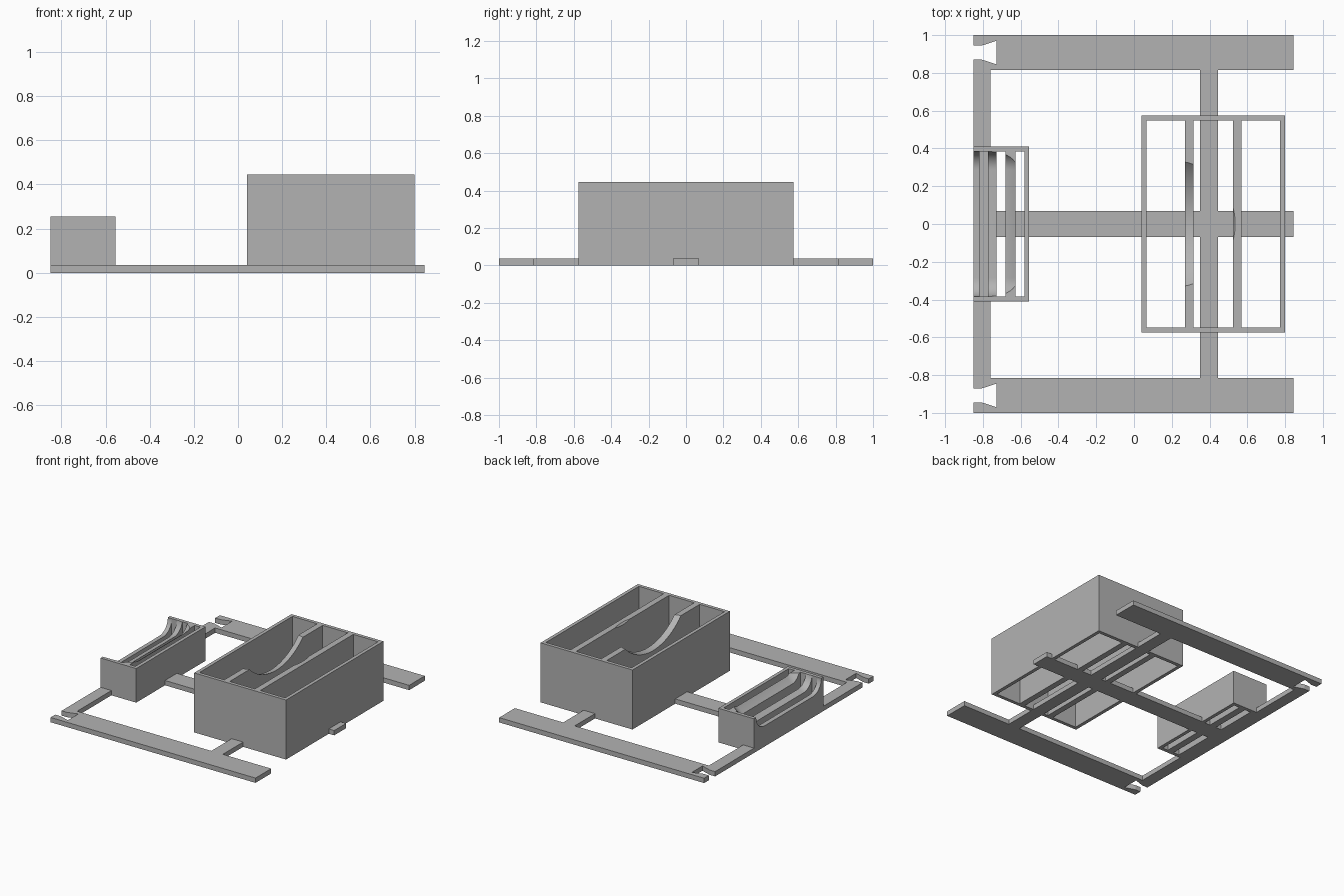
import bpy, bmesh, math
from mathutils import Matrix

cube = bpy.data.objects.get("Cube")
if cube:
    bpy.data.objects.remove(cube, do_unlink=True)

grey = bpy.data.materials.new("plain grey")
grey.use_nodes = True
colour = (0.45, 0.45, 0.45, 1)
grey.diffuse_color = colour
grey.node_tree.nodes["Principled BSDF"].inputs["Base Color"].default_value = colour

FLOOR = 0.036


def finish(bm, name):
    bmesh.ops.recalc_face_normals(bm, faces=bm.faces[:])
    mesh = bpy.data.meshes.new(name)
    bm.to_mesh(mesh)
    bm.free()
    mesh.materials.append(grey)
    obj = bpy.data.objects.new(name, mesh)
    bpy.context.collection.objects.link(obj)
    return obj


def prism(name, outline, z0, z1):
    """Upright prism over a plan outline."""
    bm = bmesh.new()
    face = bm.faces.new([bm.verts.new((x, y, z0)) for x, y in outline])
    out = bmesh.ops.extrude_face_region(bm, geom=[face])
    verts = [v for v in out["geom"] if isinstance(v, bmesh.types.BMVert)]
    bmesh.ops.translate(bm, verts=verts, vec=(0, 0, z1 - z0))
    return finish(bm, name)


def block(name, x0, x1, y0, y1, z1, z0=0):
    return prism(name, [(x0, y0), (x1, y0), (x1, y1), (x0, y1)], z0, z1)


def bin_walls(name, x0, x1, half, height, t, sides):
    """Open bin: two end walls plus the chosen long walls."""
    for s, end in ((1, "back"), (-1, "front")):
        a, b = sorted((s * half, s * (half - t)))
        block(f"{name}_{end}_wall", x0, x1, a, b, height)
    if "left" in sides:
        block(f"{name}_left_wall", x1 - t, x1, t - half, half - t, height)
    if "right" in sides:
        block(f"{name}_right_wall", x0, x0 + t, t - half, half - t, height)


def scoop(obj, cutter):
    mod = obj.modifiers.new("scoop", "BOOLEAN")
    mod.operation = "DIFFERENCE"
    mod.solver = "EXACT"
    mod.object = cutter
    bpy.context.view_layer.objects.active = obj
    bpy.ops.object.select_all(action="DESELECT")
    obj.select_set(True)
    bpy.ops.object.modifier_apply(modifier=mod.name)
    bpy.ops.object.shade_smooth_by_angle(angle=math.radians(25))


# Flat frame: side rails with flared slots, spine and cross bars
rail = [(-0.85, 1), (-0.85, 0.945), (-0.805, 0.945), (-0.728, 0.97), (-0.728, 0.845),
        (-0.805, 0.87), (-0.85, 0.87), (-0.85, 0.815), (0.845, 0.815), (0.845, 1)]
for s, end in ((1, "back"), (-1, "front")):
    prism(f"{end}_rail", [(x, s * y) for x, y in rail], 0, FLOOR)
    for name, x0, x1 in (("right", -0.85, -0.76), ("middle", 0.35, 0.445)):
        y0, y1 = sorted((s * 0.07, s * 0.815))
        block(f"{name}_{end}_cross_bar", x0, x1, y0, y1, FLOOR)
block("spine", -0.85, 0.845, -0.07, 0.07, FLOOR)

# Large bin and its two dividers, hollowed by a round scoop
bin_walls("large_bin", 0.04, 0.80, 0.575, 0.445, 0.026, ("left", "right"))
bm = bmesh.new()
rise = 0.33
bmesh.ops.create_uvsphere(bm, u_segments=96, v_segments=64, radius=math.hypot(0.336, rise),
                          matrix=Matrix.Translation((0.2, 0, 0.445 + rise)))
ball = finish(bm, "round_scoop_cutter")
for i, x in enumerate((0.271, 0.524)):
    scoop(block(f"large_bin_divider_{i + 1}", x, x + 0.045, -0.549, 0.549, 0.445), ball)

# Small bin with three slats, hollowed by a lying round-ended drum
bin_walls("small_bin", -0.85, -0.555, 0.41, 0.255, 0.026, ("left",))
radius, half, fillet, steps = 0.326, 0.385, 0.1, 10
profile = [(0, half)]
for i in range(steps + 1):
    a = math.pi / 2 * i / steps
    profile.append((radius - fillet + fillet * math.sin(a), half - fillet + fillet * math.cos(a)))
profile += [(r, -y) for r, y in reversed(profile)]
bm = bmesh.new()
verts = [bm.verts.new((r, y, 0)) for r, y in profile]
edges = [bm.edges.new(pair) for pair in zip(verts, verts[1:])]
bmesh.ops.spin(bm, geom=verts + edges, axis=(0, 1, 0), cent=(0, 0, 0),
               angle=math.tau, steps=96, use_duplicate=False)
bmesh.ops.remove_doubles(bm, verts=bm.verts[:], dist=0.0001)
bmesh.ops.translate(bm, verts=bm.verts[:], vec=(-0.85, 0, 0.255 + 0.226))
drum = finish(bm, "drum_scoop_cutter")
for i, (x0, x1) in enumerate(((-0.85, -0.817), (-0.774, -0.727), (-0.679, -0.627))):
    scoop(block(f"small_bin_slat_{i + 1}", x0, x1, -0.384, 0.384, 0.255), drum)

# Cutters are only helpers
for helper in (ball, drum):
    bpy.data.objects.remove(helper, do_unlink=True)
